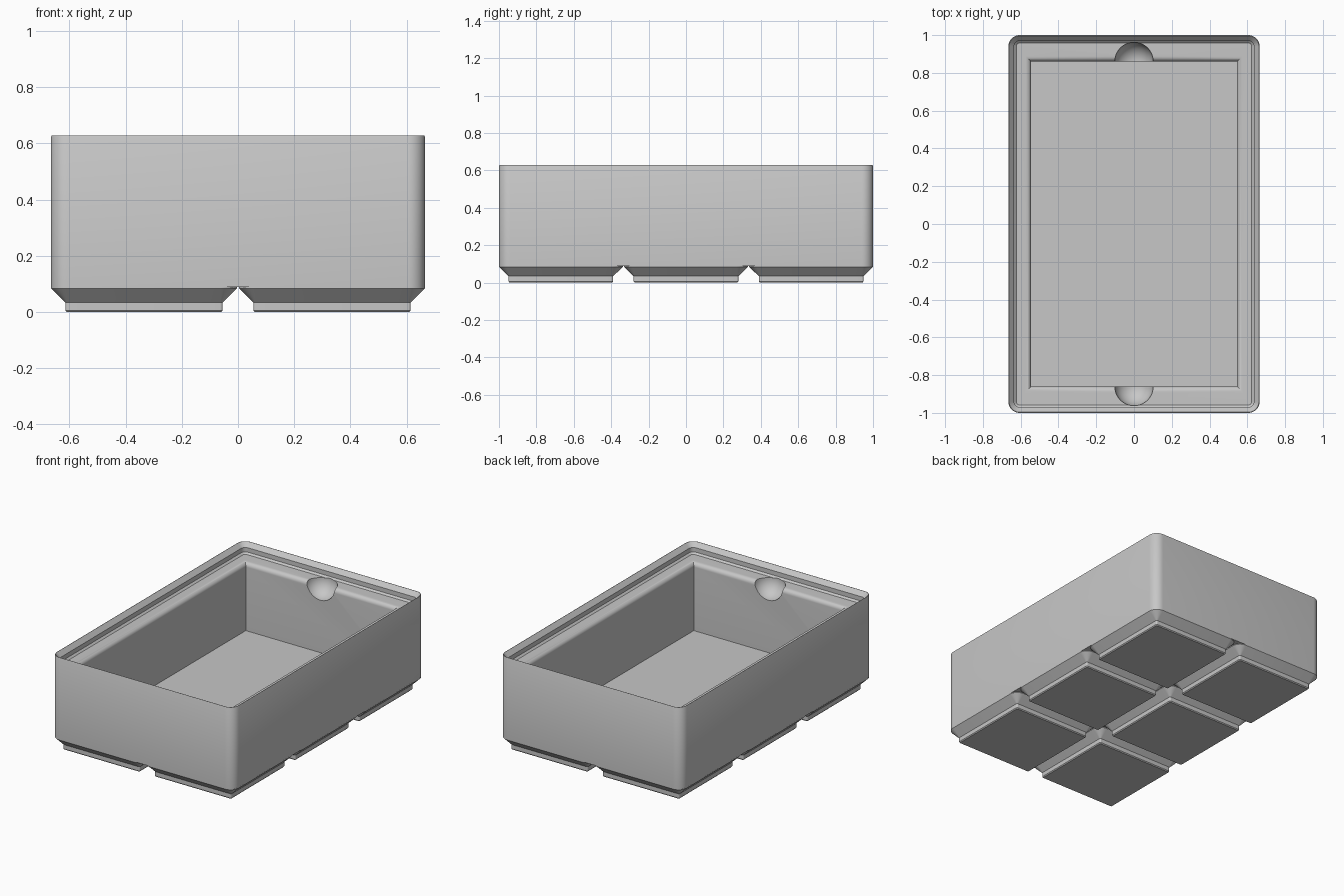
import bpy, bmesh, math

cube = bpy.data.objects.get("Cube")
if cube:
    bpy.data.objects.remove(cube, do_unlink=True)

grey = bpy.data.materials.new("plain grey")
grey.use_nodes = True
colour = (0.57, 0.57, 0.57, 1)
grey.diffuse_color = colour
grey.node_tree.nodes["Principled BSDF"].inputs["Base Color"].default_value = colour

HALF_X, HALF_Y, CORNER = 0.665, 1.0, 0.06
PITCH, CELL = 0.669, 0.331
TOP, LEDGE, FLOOR, BASE = 0.628, 0.56, 0.112, 0.088


def outline(hx, hy, r, steps=8):
    """Counter-clockwise rectangle, with rounded corners when r > 0."""
    if r <= 0:
        return [(hx, hy), (-hx, hy), (-hx, -hy), (hx, -hy)]
    points = []
    for quarter, (sx, sy) in enumerate([(1, 1), (-1, 1), (-1, -1), (1, -1)]):
        for i in range(steps + 1):
            a = math.pi / 2 * (quarter + i / steps)
            points.append((sx * (hx - r) + r * math.cos(a),
                           sy * (hy - r) + r * math.sin(a)))
    return points


def loft(name, hx, hy, r, profile):
    """Solid through outlines; profile holds (inset, height) pairs."""
    bm = bmesh.new()
    rings = []
    for inset, z in profile:
        radius = max(r - inset, 0.004) if r else 0
        rings.append([bm.verts.new((x, y, z))
                      for x, y in outline(hx - inset, hy - inset, radius)])
    n = len(rings[0])
    for low, high in zip(rings, rings[1:]):
        for i in range(n):
            j = (i + 1) % n
            bm.faces.new((low[i], low[j], high[j], high[i]))
    bm.faces.new(rings[0][::-1])
    bm.faces.new(rings[-1])
    bmesh.ops.recalc_face_normals(bm, faces=bm.faces)
    mesh = bpy.data.meshes.new(name)
    bm.to_mesh(mesh)
    bm.free()
    mesh.materials.append(grey)
    obj = bpy.data.objects.new(name, mesh)
    bpy.context.collection.objects.link(obj)
    return obj


def activate(obj):
    bpy.ops.object.select_all(action="DESELECT")
    obj.select_set(True)
    bpy.context.view_layer.objects.active = obj


def smooth(obj):
    activate(obj)
    bpy.ops.object.shade_smooth_by_angle(angle=math.radians(30))


def cut(obj, cutter):
    activate(obj)
    mod = obj.modifiers.new("cut", "BOOLEAN")
    mod.operation, mod.solver, mod.object = "DIFFERENCE", "EXACT", cutter
    bpy.ops.object.modifier_apply(modifier=mod.name)
    bpy.data.objects.remove(cutter, do_unlink=True)


# Body: straight outer wall, then the stepped stacking lip down to the ledge
body = loft("bin_body", HALF_X, HALF_Y, CORNER, [
    (0, BASE), (0, TOP - 0.004), (0.002, TOP), (0.004, TOP),
    (0.03, TOP - 0.028), (0.03, LEDGE + 0.011), (0.042, LEDGE)])

# Pocket with a rounded rim
RIM = 0.028
rim = [(-RIM * (1 - math.cos(a)), LEDGE - RIM + RIM * math.sin(a))
       for a in (math.pi / 2 * i / 8 for i in range(9))]
pocket = loft("pocket_cutter", 0.545, 0.86, 0,
              [(0, FLOOR)] + rim + [(-RIM, LEDGE + 0.02)])
cut(body, pocket)

# Finger scoops in the front and back walls
for side in (-1, 1):
    bpy.ops.mesh.primitive_uv_sphere_add(segments=48, ring_count=24, radius=0.102,
                                         location=(0, side * 0.86, LEDGE))
    scoop = bpy.context.object
    scoop.data.materials.append(grey)
    cut(body, scoop)
smooth(body)

# Feet: one chamfered pad per cell
pad = loft("foot", CELL, CELL, CORNER, [
    (0.056, 0), (0.051, 0.006), (0.051, 0.034), (0, 0.084), (0, BASE + 0.001)])
smooth(pad)
for i in (-0.5, 0.5):
    for j in (-1, 0, 1):
        foot = pad.copy()
        foot.name = f"foot_{'right' if i < 0 else 'left'}_{('front', 'middle', 'back')[j + 1]}"
        foot.location = (i * PITCH, j * PITCH, 0)
        bpy.context.collection.objects.link(foot)
bpy.data.objects.remove(pad, do_unlink=True)
